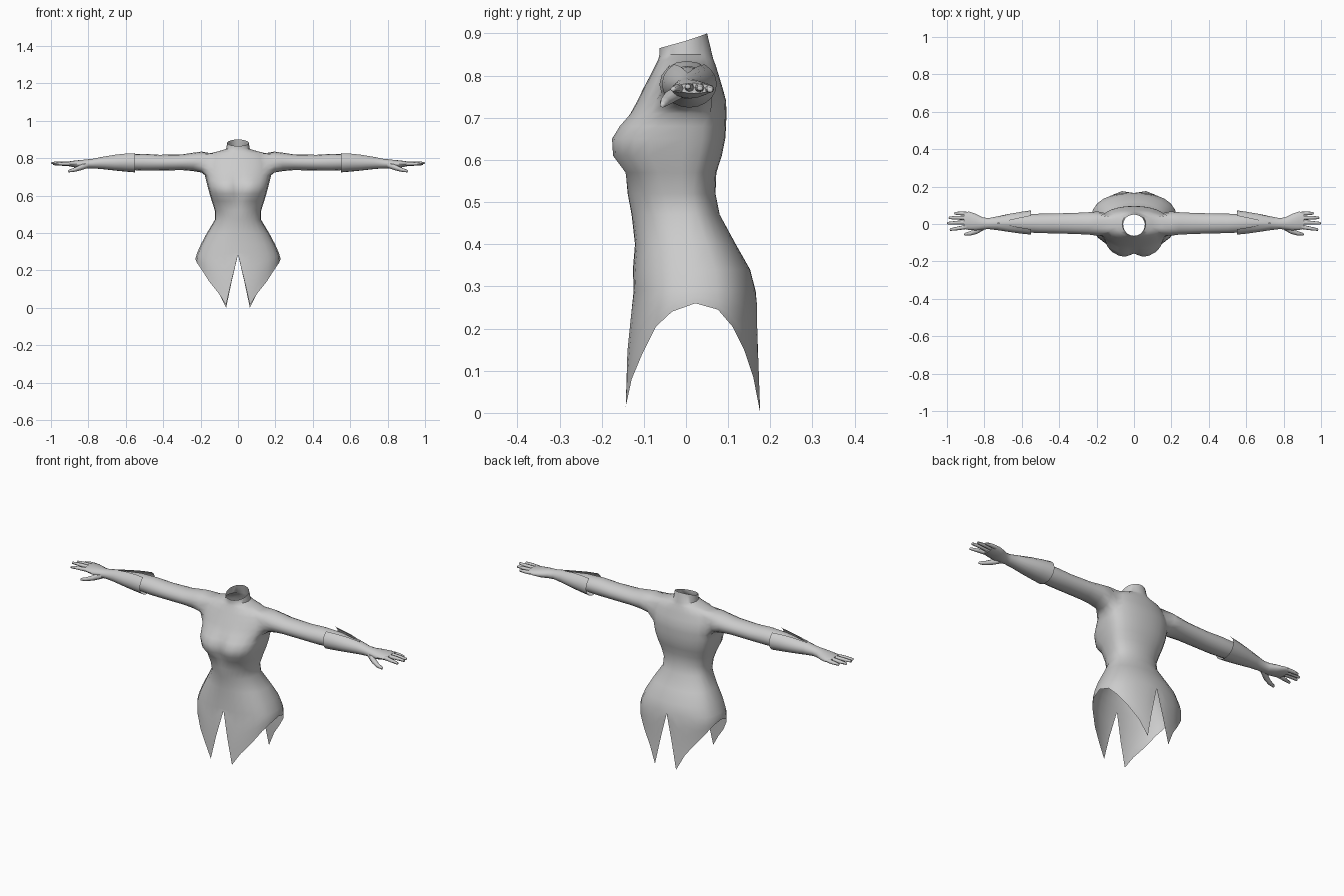
import bpy, bmesh
from math import sin, cos, radians, exp, pi, copysign

# Torso profile: z, half width, front y, back y, side y, squareness
PROFILE = [
    (0.00, .205, -.150, .182, .022, .75), (0.10, .212, -.145, .174, .022, .75),
    (0.20, .225, -.135, .170, .022, .75), (0.26, .228, -.128, .170, .022, .75),
    (0.29, .220, -.124, .165, .022, .75), (0.34, .198, -.126, .152, .022, .75),
    (0.40, .166, -.121, .118, .015, .8), (0.47, .124, -.129, .080, .00, .85),
    (0.52, .124, -.139, .070, -.01, .8), (0.57, .140, -.150, .072, -.01, .7),
    (0.61, .152, -.182, .085, -.01, .6), (0.65, .163, -.184, .093, -.005, .6),
    (0.68, .170, -.164, .095, 0, .65), (0.71, .178, -.136, .096, 0, .7),
    (0.74, .180, -.117, .095, 0, .7), (0.77, .178, -.101, .087, 0, .75),
    (0.80, .168, -.085, .078, 0, .8), (0.826, .148, -.072, .070, 0, .9),
    (0.838, .100, -.066, .065, 0, 1), (0.85, .063, -.063, .062, 0, 1),
    (0.90, .055, -.064, .050, 0, 1)]
# Columns of the half torso (angle from front to back) and hem height below each
ANGLES = [-90, -81, -72, -60, -45, -30, -15, 0, 15, 30, 45, 60, 72, 81, 90]
HEM = [.285, .145, .015, .08, .14, .205, .24, .26, .245, .205, .15, .085, 0, .14, .285]


def torso_point(deg, z):
    """Point on the torso surface at a given angle and height."""
    for lo, hi in zip(PROFILE, PROFILE[1:]):
        if z <= hi[0]:
            break
    t = (z - lo[0]) / (hi[0] - lo[0])
    _, hx, yf, yb, c, p = [a + (b - a) * t for a, b in zip(lo, hi)]
    a = radians(deg)
    s = abs(sin(a)) ** p
    x = 0 if abs(deg) == 90 else hx * cos(a)
    if deg < 0:
        y = c + (yf - c) * s
        # dip between the breasts
        y += .028 * exp(-((z - .635) / .06) ** 2) * exp(-(x / .035) ** 2)
    else:
        y = c + (yb - c) * s
    return (x, y, z)


def skin(bm, rings, closed=True):
    """Quads between successive rings of verts."""
    for r, q in zip(rings, rings[1:]):
        n = len(r)
        for i in range(n if closed else n - 1):
            j = (i + 1) % n
            bm.faces.new((r[i], r[j], q[j], q[i]))


def x_ring(bm, spec, n, start=0.0, gap=0.0):
    """Ellipse across the x axis; a gap leaves it open around its start angle."""
    x, cy, cz, ry, rz = spec
    out = []
    span = 2 * pi - 2 * gap
    for i in range(n):
        th = start + gap + span * i / (n - 1 if gap is not None and n % 2 else n)
        out.append(bm.verts.new((x, cy + ry * cos(th), cz + rz * sin(th))))
    return out


def finish(bm, name):
    """Make the mirrored, smooth-shaded object."""
    bmesh.ops.remove_doubles(bm, verts=bm.verts, dist=0.0002)
    bmesh.ops.recalc_face_normals(bm, faces=bm.faces)
    me = bpy.data.meshes.new(name)
    bm.to_mesh(me)
    bm.free()
    ob = bpy.data.objects.new(name, me)
    bpy.context.collection.objects.link(ob)
    m = ob.modifiers.new("mirror", 'MIRROR')
    m.use_clip = True
    m.merge_threshold = 0.0005
    bpy.ops.object.select_all(action='DESELECT')
    ob.select_set(True)
    bpy.context.view_layer.objects.active = ob
    bpy.ops.object.shade_smooth_by_angle(angle=radians(50))
    return ob


# ---- Body: skirt tails, torso, open neck and arm in one skin ----
bm = bmesh.new()
rows = []
for t in (1, .75, .5, .25):
    rows.append([torso_point(a, .29 + (h - .29) * t) for a, h in zip(ANGLES, HEM)])
for pr in PROFILE[4:-1]:
    rows.append([torso_point(a, pr[0]) for a in ANGLES])
rows.append([torso_point(a, .8825 + .0175 * sin(radians(a))) for a in ANGLES])
grid = [[bm.verts.new(p) for p in row] for row in rows]

# armhole block: columns 5..9, rows from z .71 to .826
c0, c1 = 5, 9
r0 = 4 + 9
r1 = r0 + 4
for r in range(len(grid) - 1):
    for c in range(len(ANGLES) - 1):
        if not (r0 <= r < r1 and c0 <= c < c1):
            bm.faces.new((grid[r][c], grid[r][c + 1], grid[r + 1][c + 1], grid[r + 1][c]))
hole = ([grid[r][c1] for r in range(r0, r1)] + [grid[r1][c] for c in range(c1, c0, -1)]
        + [grid[r][c0] for r in range(r1, r0, -1)] + [grid[r0][c] for c in range(c0, c1)])
ARM = [(.195, .002, .779, .065, .056), (.24, .003, .780, .060, .049),
       (.30, .003, .778, .057, .042), (.42, .003, .776, .053, .042),
       (.50, .003, .778, .052, .045), (.60, .005, .779, .048, .041),
       (.72, .005, .774, .033, .029)]
skin(bm, [hole] + [x_ring(bm, s, 16, -pi / 4) for s in ARM])
for r in range(r0 + 1, r1):
    for c in range(c0 + 1, c1):
        bm.verts.remove(grid[r][c])
finish(bm, "body")

# ---- Glove: flared cuff with a V notch on top, then the palm ----
bm = bmesh.new()
GLOVE = [(.55, .008, .780, .065, .056, 34), (.60, .007, .779, .059, .051, 27),
         (.66, .006, .777, .050, .043, 17), (.73, .004, .774, .037, .032, 0),
         (.78, .002, .771, .029, .025, 0), (.81, .003, .769, .033, .024, 0),
         (.845, .010, .768, .044, .022, 0), (.88, .017, .769, .049, .017, 0),
         (.91, .019, .770, .045, .012, 0)]
rings = [x_ring(bm, g[:5], 17, pi / 2, radians(g[5])) for g in GLOVE]
skin(bm, rings, closed=False)
bm.faces.new(rings[-1][:-1])

# fingers and thumb
DIGITS = [
    [(.895, .055, .769, .011, .010), (.93, .057, .768, .010, .009), (.958, .057, .766, .007, .006)],
    [(.90, .032, .771, .012, .011), (.95, .034, .771, .010, .009), (.988, .033, .770, .007, .006)],
    [(.90, .008, .772, .012, .011), (.95, .007, .774, .010, .009), (.997, .004, .774, .007, .006)],
    [(.895, -.015, .770, .012, .011), (.94, -.023, .770, .010, .009), (.982, -.030, .768, .007, .006)],
    [(.80, -.012, .764, .018, .016), (.84, -.036, .750, .017, .015),
     (.875, -.050, .738, .012, .011), (.905, -.055, .731, .007, .007)]]
for d in DIGITS:
    rs = [x_ring(bm, s, 8) for s in d]
    skin(bm, rs)
    x, y, z = d[-1][:3]
    tip = bm.verts.new((x + .004, y, z))
    for i in range(8):
        bm.faces.new((rs[-1][i], rs[-1][(i + 1) % 8], tip))
finish(bm, "glove")
